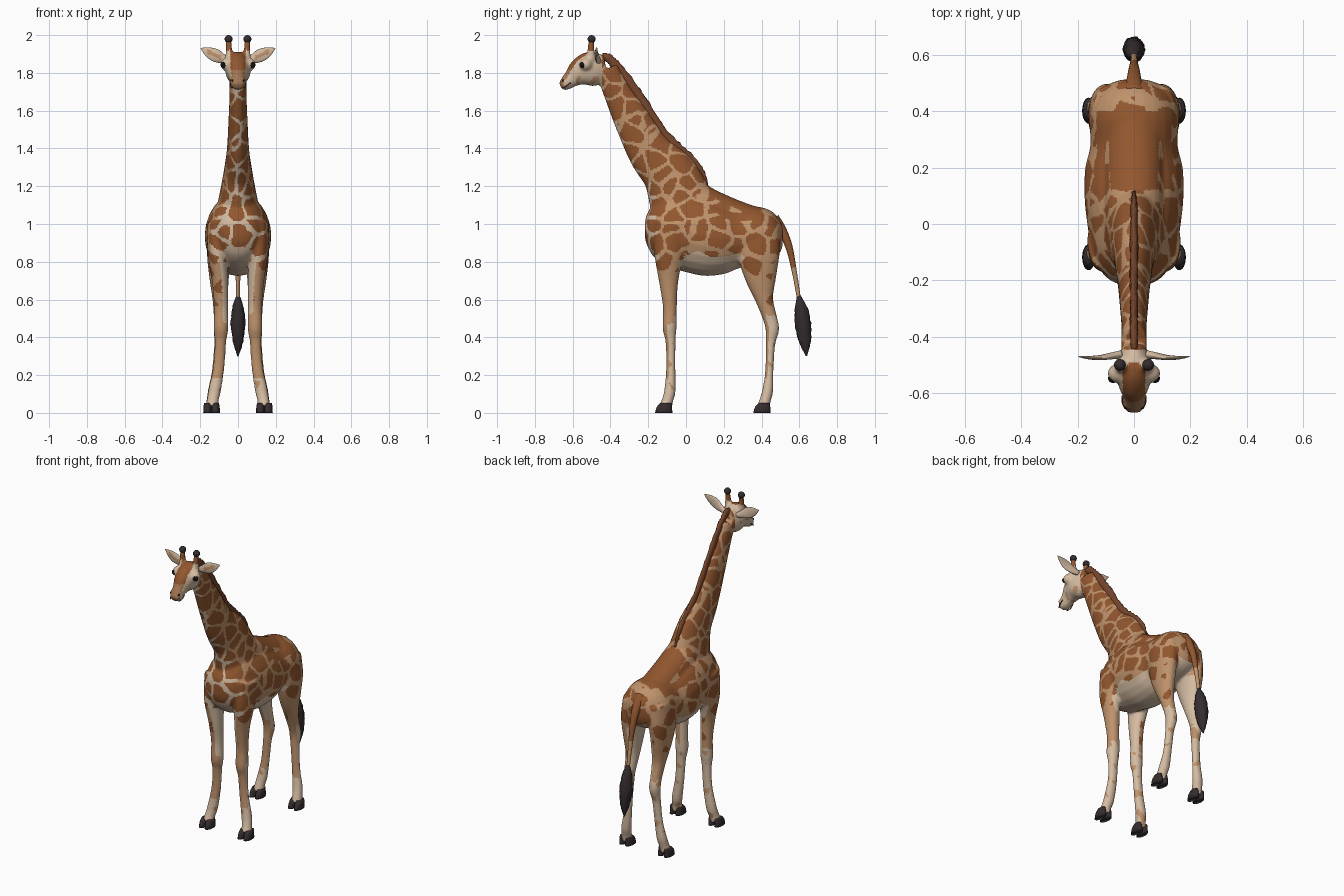
import bpy, bmesh, math, random
from mathutils import Vector, noise

random.seed(4)
if "Cube" in bpy.data.objects:
    bpy.data.objects.remove(bpy.data.objects["Cube"])


def material(name, r, g, b):
    mat = bpy.data.materials.new(name)
    mat.use_nodes = True
    mat.diffuse_color = (r, g, b, 1)
    shader = mat.node_tree.nodes["Principled BSDF"]
    shader.inputs["Base Color"].default_value = (r, g, b, 1)
    shader.inputs["Roughness"].default_value = 0.8
    return mat


brown = material("patch brown", .29, .095, .028)
tan = material("coat tan", .52, .29, .15)
cream = material("pale cream", .66, .50, .36)
dark = material("hoof dark", .035, .025, .027)
mane_brown = material("mane brown", .18, .06, .025)
snout_tan = material("snout tan", .36, .18, .085)
black = material("eye black", .008, .006, .006)
COAT = [brown, tan, cream, snout_tan]
BROWN, TAN, CREAM, SNOUT = range(4)


def spline(rows, steps):
    """Smoothly resample rows of (x, y, z, width, depth)."""
    rows = [Vector(r) for r in rows]
    rows = [2 * rows[0] - rows[1]] + rows + [2 * rows[-1] - rows[-2]]
    out = []
    for a, b, c, d in zip(rows, rows[1:], rows[2:], rows[3:]):
        for i in range(steps):
            t = i / steps
            out.append(b + (c - a) * t / 2 + (a * 2 - b * 5 + c * 4 - d) * t * t / 2
                       + (b * 3 - a - c * 3 + d) * t ** 3 / 2)
    return out + [rows[-2]]


def loft(bm, rows, side=1, sides=24, steps=5, axis=(1, 0, 0), facing=None, rough=0):
    """Skin elliptical rings along a path; side -1 mirrors it, facing fixes the ring plane."""
    rows = spline(rows, steps)
    spots = [Vector((r[0] * side, r[1], r[2])) for r in rows]
    rings = []
    for i, (row, spot) in enumerate(zip(rows, spots)):
        t = spots[min(i + 1, len(spots) - 1)] - spots[max(i - 1, 0)]
        t = Vector(facing or t).normalized()
        u = Vector(axis)
        u = (u - t * u.dot(t)).normalized()
        v = t.cross(u)
        ring = []
        for k in range(sides):
            a = math.tau * k / sides
            s = 1 + random.uniform(-rough, rough)
            ring.append(bm.verts.new(spot + (u * math.cos(a) * max(row[3], .001)
                                             + v * math.sin(a) * max(row[4], .001)) * s))
        rings.append(ring)
    for low, high in zip(rings, rings[1:]):
        for k in range(sides):
            j = (k + 1) % sides
            bm.faces.new((low[k], low[j], high[j], high[k]))
    bm.faces.new(rings[0])
    bm.faces.new(rings[-1])


def ball(bm, centre, radius):
    made = bmesh.ops.create_uvsphere(bm, u_segments=20, v_segments=12, radius=radius)
    bmesh.ops.translate(bm, verts=made["verts"], vec=centre)


def finish(name, bm, mats):
    bmesh.ops.recalc_face_normals(bm, faces=bm.faces)
    mesh = bpy.data.meshes.new(name)
    bm.to_mesh(mesh)
    bm.free()
    obj = bpy.data.objects.new(name, mesh)
    bpy.context.collection.objects.link(obj)
    for mat in mats:
        mesh.materials.append(mat)
    mesh.polygons.foreach_set("use_smooth", [True] * len(mesh.polygons))
    return obj


def loft_object(name, rows, mat, **options):
    bm = bmesh.new()
    loft(bm, rows, **options)
    return finish(name, bm, [mat])


def ball_object(name, centre, radius, mat):
    bm = bmesh.new()
    ball(bm, centre, radius)
    return finish(name, bm, [mat])


# Body sections
torso = [(0, -.217, .97, .03, .045), (0, -.205, .97, .075, .085), (0, -.17, .965, .115, .14),
         (0, -.1, .965, .148, .19), (0, 0, .955, .166, .21), (0, .1, .94, .176, .215),
         (0, .2, .925, .173, .19), (0, .28, .93, .155, .165), (0, .38, .94, .158, .152),
         (0, .45, .94, .134, .13), (0, .495, .935, .09, .09), (0, .512, .935, .045, .05)]
spine = [(0, -.08, 1.12, .085, .09), (0, .02, 1.12, .1, .125), (0, .1, 1.09, .105, .12),
         (0, .2, 1.05, .105, .11), (0, .32, 1.005, .105, .105), (0, .42, .98, .09, .1)]
neck = [(0, .0, 1.05, .12, .18), (0, -.08, 1.25, .08, .148), (0, -.19, 1.38, .06, .118),
        (0, -.29, 1.56, .05, .096), (0, -.36, 1.69, .045, .075), (0, -.42, 1.82, .046, .062)]
head = [(0, -.425, 1.83, .035, .064), (0, -.475, 1.823, .06, .088), (0, -.52, 1.818, .068, .09),
        (0, -.565, 1.80, .057, .073), (0, -.605, 1.77, .041, .048), (0, -.64, 1.742, .039, .035),
        (0, -.664, 1.73, .026, .02)]
front_leg = [(.1, -.06, 1.0, .066, .11), (.108, -.088, .85, .053, .082), (.095, -.092, .7, .043, .052),
             (.09, -.085, .56, .037, .037), (.09, -.087, .45, .039, .037), (.093, -.082, .38, .031, .027),
             (.101, -.08, .25, .03, .024), (.123, -.085, .12, .033, .03), (.133, -.097, .07, .031, .03),
             (.138, -.108, .03, .034, .035)]
hind_leg = [(.085, .39, .98, .065, .105), (.1, .385, .85, .064, .112), (.1, .395, .72, .052, .085),
            (.095, .415, .6, .04, .048), (.095, .445, .5, .033, .038), (.095, .457, .44, .034, .036),
            (.1, .447, .36, .027, .025), (.112, .441, .22, .027, .022), (.127, .433, .12, .032, .029),
            (.135, .42, .07, .031, .03), (.138, .41, .03, .034, .034)]
horn = [(.043, -.505, 1.87, .026, .028), (.048, -.503, 1.93, .017, .018), (.05, -.5, 1.98, .015, .015)]

bm = bmesh.new()
loft(bm, torso, facing=(0, 1, 0))
loft(bm, spine, facing=(0, 1, 0))
loft(bm, neck)
loft(bm, head)
for side in (1, -1):
    for part in (front_leg, hind_leg, horn):
        loft(bm, part, side)
    ball(bm, (.06 * side, -.53, 1.845), .034)       # brow
    ball(bm, (.024 * side, -.638, 1.758), .018)     # nostril bulge
skin = finish("skin", bm, COAT)

# Fuse the sections into one smooth skin
remesh = skin.modifiers.new("fuse", "REMESH")
remesh.mode = "VOXEL"
remesh.voxel_size = .0075
soften = skin.modifiers.new("soften", "SMOOTH")
soften.factor = .5
soften.iterations = 8
bpy.context.view_layer.update()
fused = bpy.data.meshes.new_from_object(skin.evaluated_get(bpy.context.evaluated_depsgraph_get()))
skin.modifiers.clear()
skin.data = fused
fused.materials.clear()
for mat in COAT:
    fused.materials.append(mat)


def coat(p, n):
    """Choose the coat colour from place and facing."""
    x, y, z = abs(p.x), p.y, p.z
    outward = n.x if p.x > 0 else -n.x
    blotch = noise.noise(p * 22)
    if z > 1.92 and y < -.47 and n.z < .6:
        return BROWN                                     # horn stems
    if y < -.445 and z > 1.68:
        if y < -.65 or (y < -.6 and n.z > .3 and z < 1.79):
            return SNOUT
        if x < .04 and n.z - n.y > .75 and y < -.49:
            return BROWN if z > 1.815 else SNOUT
        if z < 1.82 and y > -.58 and blotch > .33:
            return TAN                                   # cheek freckles
        return CREAM
    if z < .5 + blotch * .08:
        if n.y < -.45 and z > .18 or blotch > .38:
            return TAN
        return CREAM
    if z < .8 and outward < -.25:
        return CREAM                                     # inner legs
    if -.04 < y < .28 and z < .825 + .03 * math.sin(y * 25):
        return CREAM                                     # belly
    if z < .9 and n.z < -.5:
        return CREAM
    if .12 < y < .4 and n.z > .55 and z > .95:
        return BROWN                                     # saddle
    gap = .14
    if z < .9:
        gap = .15 + (.9 - z) * 1.1                       # spots shrink down the legs
    elif z > 1.15 or n.z > .55:
        gap = .12
    warp = noise.noise_vector(p * 14) * .012
    near = noise.voronoi((p + warp) * 9.5)[0]
    if near[1] - near[0] > gap:
        return BROWN
    return CREAM if n.y < -.55 and z > .8 else TAN


for poly in fused.polygons:
    poly.material_index = coat(poly.center, poly.normal)
    poly.use_smooth = True

# Mane and tail
loft_object("mane", [(0, -.445, 1.885, .012, .02), (0, -.41, 1.878, .013, .022), (0, -.36, 1.825, .014, .026),
                     (0, -.25, 1.675, .014, .028), (0, -.12, 1.475, .014, .03),
                     (0, .0, 1.355, .014, .032), (0, .065, 1.285, .012, .028),
                     (0, .11, 1.205, .006, .01)], mane_brown, sides=12, steps=8, rough=.15)
tail = loft_object("tail", [(0, .46, 1.02, .04, .04), (0, .505, .97, .028, .026), (0, .545, .88, .02, .019),
                            (0, .575, .74, .013, .013), (0, .6, .59, .01, .01)], brown)
tail.data.materials.append(tan)
for poly in tail.data.polygons:
    poly.material_index = int(poly.center.z < .76)
loft_object("tail_tuft", [(0, .597, .62, .01, .01), (0, .61, .55, .031, .034), (0, .62, .47, .038, .042),
                          (0, .63, .38, .028, .032), (0, .638, .3, .003, .003)],
            dark, sides=20, rough=.09)

# Paired parts
for side, label in ((1, "left"), (-1, "right")):
    ear = loft_object(label + "_ear", [(.045, -.462, 1.862, .014, .014), (.08, -.468, 1.874, .012, .025),
                                       (.12, -.474, 1.893, .009, .034), (.16, -.474, 1.912, .006, .025),
                                       (.196, -.47, 1.93, .002, .003)],
                      cream, side=side, axis=(0, 1, 0))
    ear.data.materials.append(tan)
    for poly in ear.data.polygons:                       # tan hollow on the front of the ear
        c = poly.center
        middle = 1.838 + abs(c.x) * .46
        if poly.normal.y < -.5 and .09 < abs(c.x) < .165 and abs(c.z - middle) < .013:
            poly.material_index = 1
    ball_object(label + "_horn_knob", (.05 * side, -.5, 1.979), .021, dark)
    ball_object(label + "_eye", (.075 * side, -.547, 1.842), .017, black)
    ball_object(label + "_nostril", (.029 * side, -.65, 1.759), .007, black)
    # Cloven hooves
    for leg, y in (("front", -.118), ("hind", .402)):
        bm = bmesh.new()
        for toe in (-.021, .021):
            x = .14 + toe
            loft(bm, [(x, y + .012, .052, .018, .03), (x, y + .004, .032, .022, .04),
                      (x, y, 0, .023, .046)], side, steps=3, facing=(0, 0, 1))
        finish(label + "_" + leg + "_hoof", bm, [dark])
    # Lips
    loft_object(label + "_mouth_line", [(.03 * side, -.656, 1.72, .003, .003),
                                        (.04 * side, -.635, 1.729, .003, .003),
                                        (.041 * side, -.61, 1.748, .003, .003)], mane_brown, sides=8)
